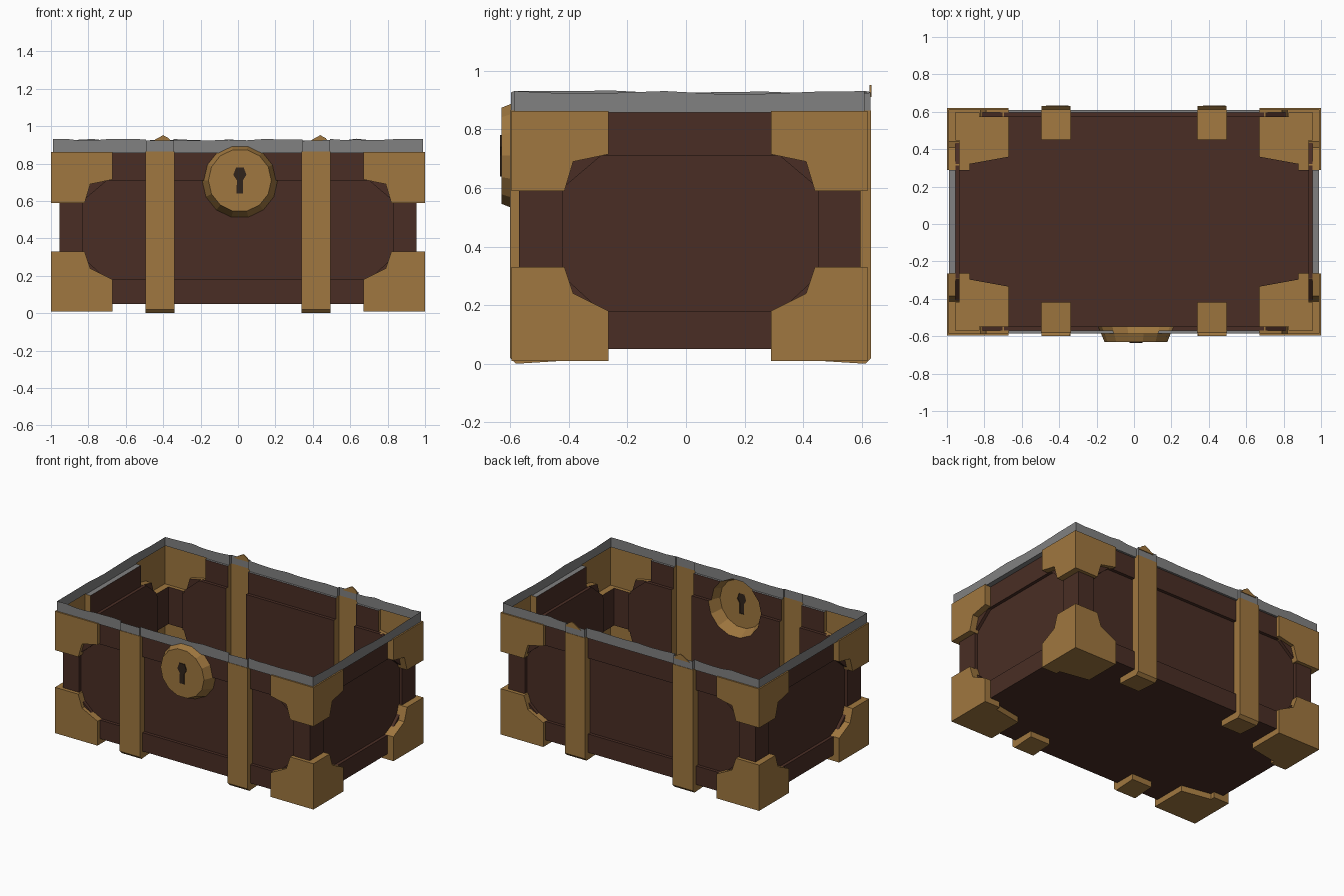
import bpy, bmesh, math, random
from mathutils import Vector

random.seed(4)
cube = bpy.data.objects.get("Cube")
if cube:
    bpy.data.objects.remove(cube, do_unlink=True)


def material(name, rgb):
    m = bpy.data.materials.new(name)
    m.use_nodes = True
    m.diffuse_color = (*rgb, 1)
    m.node_tree.nodes["Principled BSDF"].inputs["Base Color"].default_value = (*rgb, 1)
    return m


WOOD = material("dark brown wood", (0.068, 0.027, 0.018))
BRASS = material("aged brass", (0.35, 0.185, 0.05))
IRON = material("grey iron", (0.22, 0.22, 0.22))
DARK = material("keyhole dark", (0.03, 0.017, 0.011))

FRONT, BACK, SIDE = -0.57, 0.595, 0.955      # wooden walls
CORNER_Y = {-1: -0.595, 1: 0.62}             # outer planes of the brackets
STRAP_Y = {-1: -0.6, 1: 0.632}


def prism(name, pts, axis, a, b, mat, taper=1.0):
    """Extrude a 2D outline along an axis from a to b, scaling the end at b."""
    cu = sum(p[0] for p in pts) / len(pts)
    cv = sum(p[1] for p in pts) / len(pts)

    def place(u, v, w):
        return {"x": (w, u, v), "y": (u, w, v), "z": (u, v, w)}[axis]

    bm = bmesh.new()
    lo = [bm.verts.new(place(u, v, a)) for u, v in pts]
    hi = [bm.verts.new(place(cu + (u - cu) * taper, cv + (v - cv) * taper, b)) for u, v in pts]
    bm.faces.new(lo)
    bm.faces.new(hi)
    for i in range(len(pts)):
        j = (i + 1) % len(pts)
        bm.faces.new((lo[i], lo[j], hi[j], hi[i]))
    bmesh.ops.recalc_face_normals(bm, faces=bm.faces)
    me = bpy.data.meshes.new(name)
    bm.to_mesh(me)
    bm.free()
    me.materials.append(mat)
    ob = bpy.data.objects.new(name, me)
    bpy.context.collection.objects.link(ob)
    return ob


def rect(u0, u1, v0, v1):
    return [(u0, v0), (u1, v0), (u1, v1), (u0, v1)]


def combine(target, tool, operation="UNION"):
    mod = target.modifiers.new("join", "BOOLEAN")
    mod.operation = operation
    mod.solver = "EXACT"
    mod.material_mode = "TRANSFER"
    mod.object = tool
    bpy.context.view_layer.objects.active = target
    bpy.ops.object.modifier_apply(modifier=mod.name)
    bpy.data.objects.remove(tool, do_unlink=True)


# Wooden body
body = prism("body", rect(-SIDE, SIDE, FRONT, BACK), "z", 0.05, 0.9, WOOD)


# Recessed panels on all four walls
def panel(u0, u1):
    c = 0.13
    return [(u0 + c, 0.18), (u1 - c, 0.18), (u1, 0.3), (u1, 0.6),
            (u1 - c, 0.71), (u0 + c, 0.71), (u0, 0.6), (u0, 0.3)]


DEPTH = 0.022
for wall, s in ((FRONT, -1), (BACK, 1)):
    combine(body, prism("recess", panel(-0.83, 0.83), "y", wall + s * 0.1, wall - s * DEPTH, WOOD), "DIFFERENCE")
for s in (-1, 1):
    combine(body, prism("recess", panel(-0.42, 0.45), "x", s * (SIDE + 0.1), s * (SIDE - DEPTH), WOOD), "DIFFERENCE")

# Iron rim band, stepping outward over the straps
combine(body, prism("rim", rect(-0.99, 0.99, -0.585, 0.61), "z", 0.857, 0.925, IRON))

# Corner brackets: outline as (distance from corner, height)
LOWER = [(0, 0.01), (0.33, 0.01), (0.33, 0.18), (0.21, 0.24), (0.18, 0.33), (0, 0.33)]
UPPER = [(0, 0.862), (0.33, 0.862), (0.33, 0.715), (0.21, 0.69), (0.18, 0.59), (0, 0.59)]
for sx in (-1, 1):
    for sy in (-1, 1):
        ye = CORNER_Y[sy]
        for outline in (LOWER, UPPER):
            wide = [(sx * (1 - d), z) for d, z in outline]
            deep = [(ye - sy * d, z) for d, z in outline]
            bracket = prism("bracket", wide, "y", ye - sy * 0.1, ye, BRASS)
            combine(bracket, prism("side", deep, "x", sx * 0.88, sx, BRASS))
            if outline is LOWER:
                base = [(sx, ye), (sx * 0.67, ye), (sx * 0.67, ye - sy * 0.26), (sx, ye - sy * 0.32)]
                combine(bracket, prism("base", base, "z", 0.01, 0.09, BRASS))
            combine(body, bracket)

# Straps with a foot folded under the floor, and iron caps at the rim
for sx in (-1, 1):
    for sy in (-1, 1):
        x0, x1 = sorted((sx * 0.34, sx * 0.495))
        y = STRAP_Y[sy]
        foot = [(y, 0.02), (y - sy * 0.02, 0), (y - sy * 0.18, 0.01), (y - sy * 0.18, 0.08),
                (y - sy * 0.1, 0.14), (y - sy * 0.1, 0.865), (y, 0.865)]
        combine(body, prism("strap", foot, "x", x0, x1, BRASS))
        y0, y1 = sorted((y - sy * 0.003, y - sy * 0.1))
        combine(body, prism("cap", rect(x0 + 0.004, x1 - 0.004, y0, y1), "z", 0.86, 0.925, IRON))

# Round lock plate with keyhole
CX, CZ = 0.01, 0.71
disc = [(CX + 0.205 * math.cos(math.tau * i / 14), CZ + 0.205 * math.sin(math.tau * i / 14)) for i in range(14)]
combine(body, prism("lock", disc, "y", -0.54, -0.63, BRASS, 0.82))
key = [(-0.018, -0.07), (0.018, -0.07), (0.016, 0), (0.035, 0.03),
       (0.02, 0.07), (-0.02, 0.07), (-0.035, 0.03), (-0.016, 0)]
combine(body, prism("keyhole", [(CX + u, CZ + v) for u, v in key], "y", -0.6, -0.635, DARK))

# Open the top and wear the rim edge slightly
bm = bmesh.new()
bm.from_mesh(body.data)
lid = [f for f in bm.faces if f.normal.z > 0.9 and f.calc_center_median().z > 0.915]
bmesh.ops.delete(bm, geom=lid, context="FACES")
edge = [e for e in bm.edges if e.is_boundary and e.calc_length() > 0.3]
bmesh.ops.subdivide_edges(bm, edges=edge, cuts=6)
for v in bm.verts:
    if v.is_boundary and v.co.z > 0.915:
        v.co.z += random.uniform(-0.004, 0.008)
bm.to_mesh(body.data)
bm.free()


# Split the shell into named parts
def split(ob, how):
    before = set(bpy.data.objects)
    bpy.ops.object.select_all(action="DESELECT")
    ob.select_set(True)
    bpy.context.view_layer.objects.active = ob
    bpy.ops.object.mode_set(mode="EDIT")
    bpy.ops.mesh.select_all(action="SELECT")
    bpy.ops.mesh.separate(type=how)
    bpy.ops.object.mode_set(mode="OBJECT")
    return [ob] + [o for o in bpy.data.objects if o not in before]


def main_material(ob):
    return ob.data.materials[ob.data.polygons[0].material_index]


NAMES = {WOOD: "chest_body", IRON: "rim_band", DARK: "keyhole"}
for part in split(body, "MATERIAL"):
    mat = main_material(part)
    if mat != BRASS:
        part.name = NAMES[mat]
        continue
    for piece in split(part, "LOOSE"):
        mid = sum((v.co for v in piece.data.vertices), Vector()) / len(piece.data.vertices)
        kind = "corner_bracket" if abs(mid.x) > 0.6 else "strap" if abs(mid.x) > 0.2 else "lock_plate"
        piece.name = kind

# Torn strap ends poking above the rear rim
for x in (-0.4, 0.44):
    tip = [(x - 0.07, 0.91), (x + 0.05, 0.91), (x + 0.03, 0.935), (x, 0.952), (x - 0.04, 0.93)]
    prism("strap_tip", tip, "y", 0.627, 0.634, BRASS)
